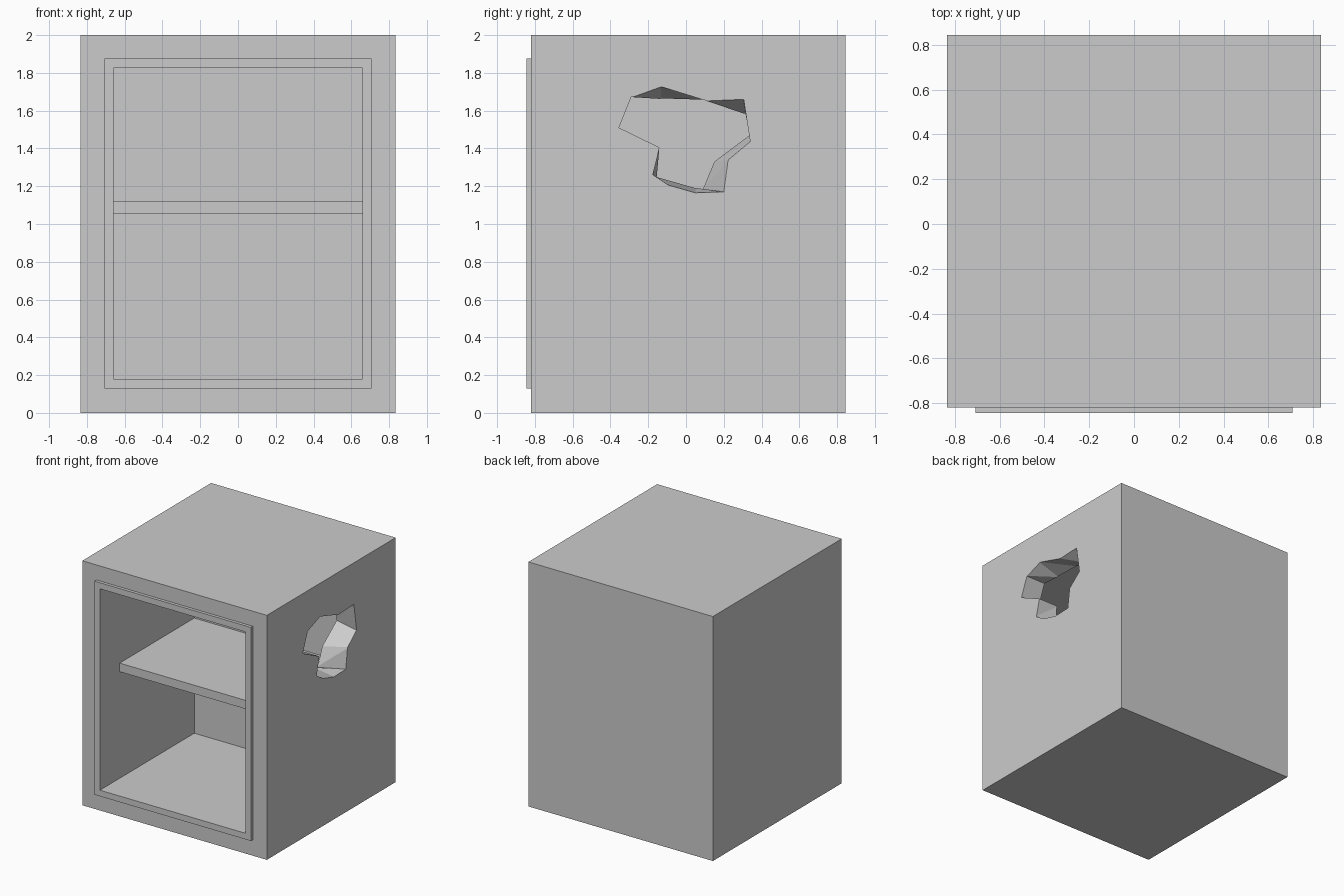
import bpy
import bmesh
from mathutils import Vector

if "Cube" in bpy.data.objects:
    bpy.data.objects.remove(bpy.data.objects["Cube"])


def mesh_object(name, bm):
    bmesh.ops.recalc_face_normals(bm, faces=bm.faces[:])
    me = bpy.data.meshes.new(name)
    bm.to_mesh(me)
    bm.free()
    ob = bpy.data.objects.new(name, me)
    bpy.context.scene.collection.objects.link(ob)
    return ob


def box(name, lo, hi):
    bm = bmesh.new()
    bmesh.ops.create_cube(bm, size=1)
    lo, hi = Vector(lo), Vector(hi)
    for v in bm.verts:
        v.co = (lo + hi) / 2 + v.co * (hi - lo)
    return mesh_object(name, bm)


def cut(target, cutter):
    mod = target.modifiers.new("cut", 'BOOLEAN')
    mod.operation = 'DIFFERENCE'
    mod.solver = 'EXACT'
    mod.object = cutter
    bpy.context.view_layer.objects.active = target
    bpy.ops.object.modifier_apply(modifier=mod.name)
    cutter.hide_render = True


# Cabinet body, door surround and shelf
IN = 0.658
BACK = 0.375
body = box("cabinet_body", (-0.835, -0.82, 0), (0.835, 0.845, 2))
surround = box("door_surround", (-0.708, -0.845, 0.13), (0.708, -0.82, 1.877))
box("shelf", (-IN, -0.59, 1.052), (IN, BACK, 1.122))

# Hollow interior, open at the front
cavity = box("cavity_cutter", (-IN, -1, 0.18), (IN, BACK, 1.827))
cut(body, cavity)
cut(surround, cavity)

# Ragged hole through the right wall: outer and inner outlines (y, z)
outer = [(-.355, 1.51), (-.29, 1.672), (-.135, 1.725), (.1, 1.655),
         (.305, 1.66), (.34, 1.435), (.225, 1.34), (.2, 1.17),
         (.05, 1.165), (-.09, 1.205), (-.175, 1.26), (-.14, 1.405)]
inner = [(-.355, 1.51), (-.29, 1.672), (-.13, 1.665), (.1, 1.655),
         (.315, 1.585), (.337, 1.47), (.15, 1.33), (.09, 1.18),
         (.05, 1.19), (-.09, 1.23), (-.155, 1.25), (-.14, 1.405)]
bm = bmesh.new()
rings = []
for t in (-0.05, 1.05):  # run slightly past both wall faces
    rings.append([bm.verts.new(Vector((0.835, *o)).lerp(Vector((IN, *i)), t))
                  for o, i in zip(outer, inner)])
a, b = rings
n = len(outer)
for i in range(n):
    j = (i + 1) % n
    bm.faces.new((a[i], a[j], b[j]))
    bm.faces.new((a[i], b[j], b[i]))
bm.faces.new(a[::-1])
bm.faces.new(b)
hole = mesh_object("hole_cutter", bm)
cut(body, hole)

# Cutters are no longer needed
for ob in (cavity, hole):
    bpy.data.objects.remove(ob, do_unlink=True)
